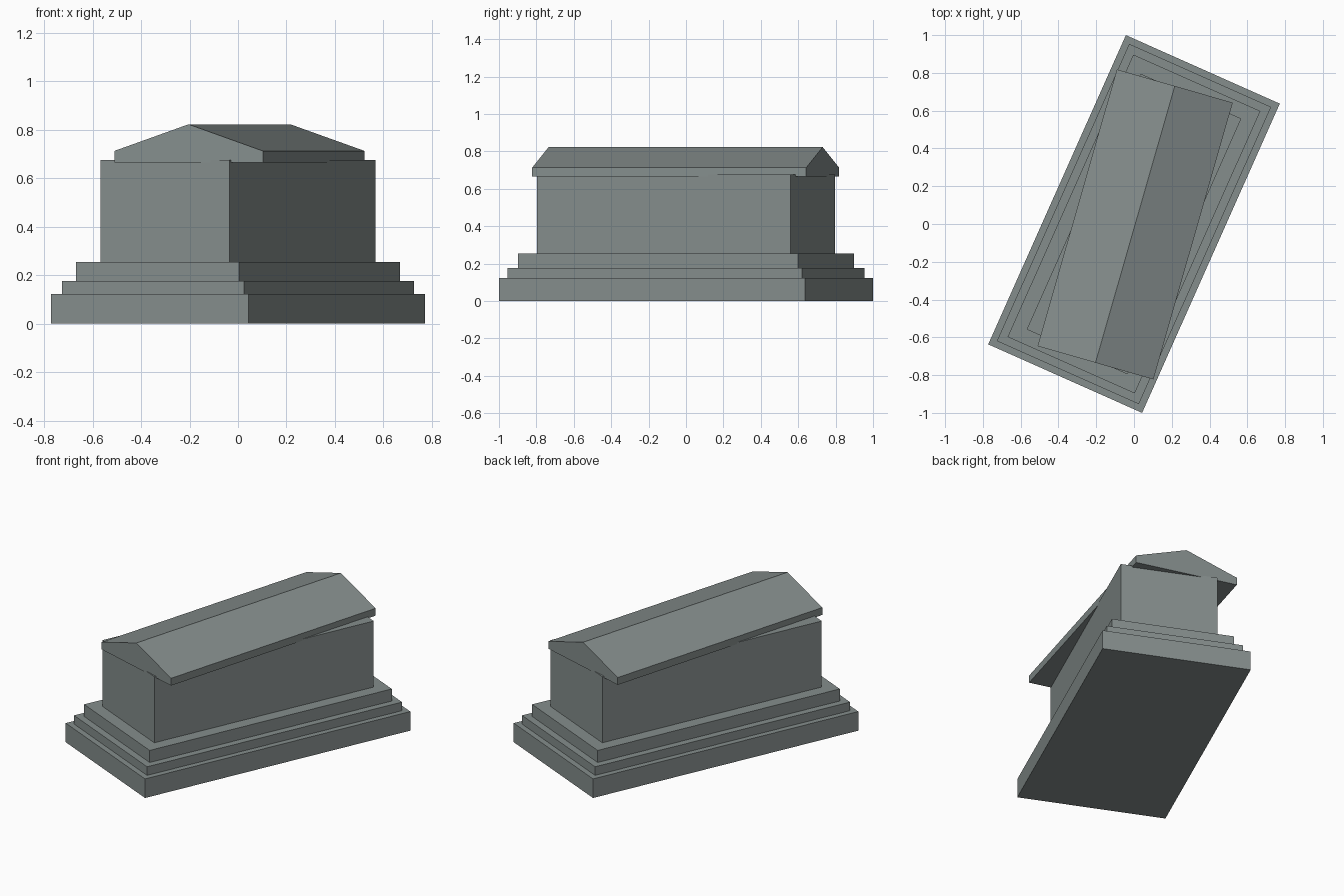
import bpy
import bmesh
from math import radians

if "Cube" in bpy.data.objects:
    bpy.data.objects.remove(bpy.data.objects["Cube"])

# Dark, slightly green stone
stone = bpy.data.materials.new("dark_stone")
stone.diffuse_color = (0.235, 0.27, 0.265, 1)
stone.use_nodes = True
stone.node_tree.nodes["Principled BSDF"].inputs["Base Color"].default_value = stone.diffuse_color


def extrude_profile(name, profile, half_length, angle, location=(0, 0, 0)):
    """Extrude an x-z outline along y and turn it about z."""
    bm = bmesh.new()
    face = bm.faces.new([bm.verts.new((x, -half_length, z)) for x, z in profile])
    result = bmesh.ops.extrude_face_region(bm, geom=[face])
    moved = [v for v in result["geom"] if isinstance(v, bmesh.types.BMVert)]
    bmesh.ops.translate(bm, verts=moved, vec=(0, 2 * half_length, 0))
    bmesh.ops.recalc_face_normals(bm, faces=bm.faces)
    mesh = bpy.data.meshes.new(name)
    bm.to_mesh(mesh)
    bm.free()
    mesh.materials.append(stone)
    obj = bpy.data.objects.new(name, mesh)
    obj.location = location
    obj.rotation_euler.z = radians(angle)
    bpy.context.collection.objects.link(obj)
    return obj


# Stepped plinth and tomb body: name, half width, half length, bottom, top
tiers = [
    ("plinth_base", 0.446, 0.896, 0.0, 0.122),
    ("plinth_middle_step", 0.411, 0.861, 0.122, 0.177),
    ("plinth_top_step", 0.368, 0.818, 0.177, 0.254),
    ("tomb_body", 0.292, 0.741, 0.254, 0.676),
]
for name, w, l, z0, z1 in tiers:
    extrude_profile(name, [(-w, z0), (w, z0), (w, z1), (-w, z1)], l, -24)

# Gabled lid, pushed slightly askew
w = 0.319
lid_profile = [(-w, 0.666), (w, 0.666), (w, 0.713), (0, 0.823), (-w, 0.713)]
extrude_profile("gabled_lid", lid_profile, 0.762, -16, (0.006, -0.002, 0))
